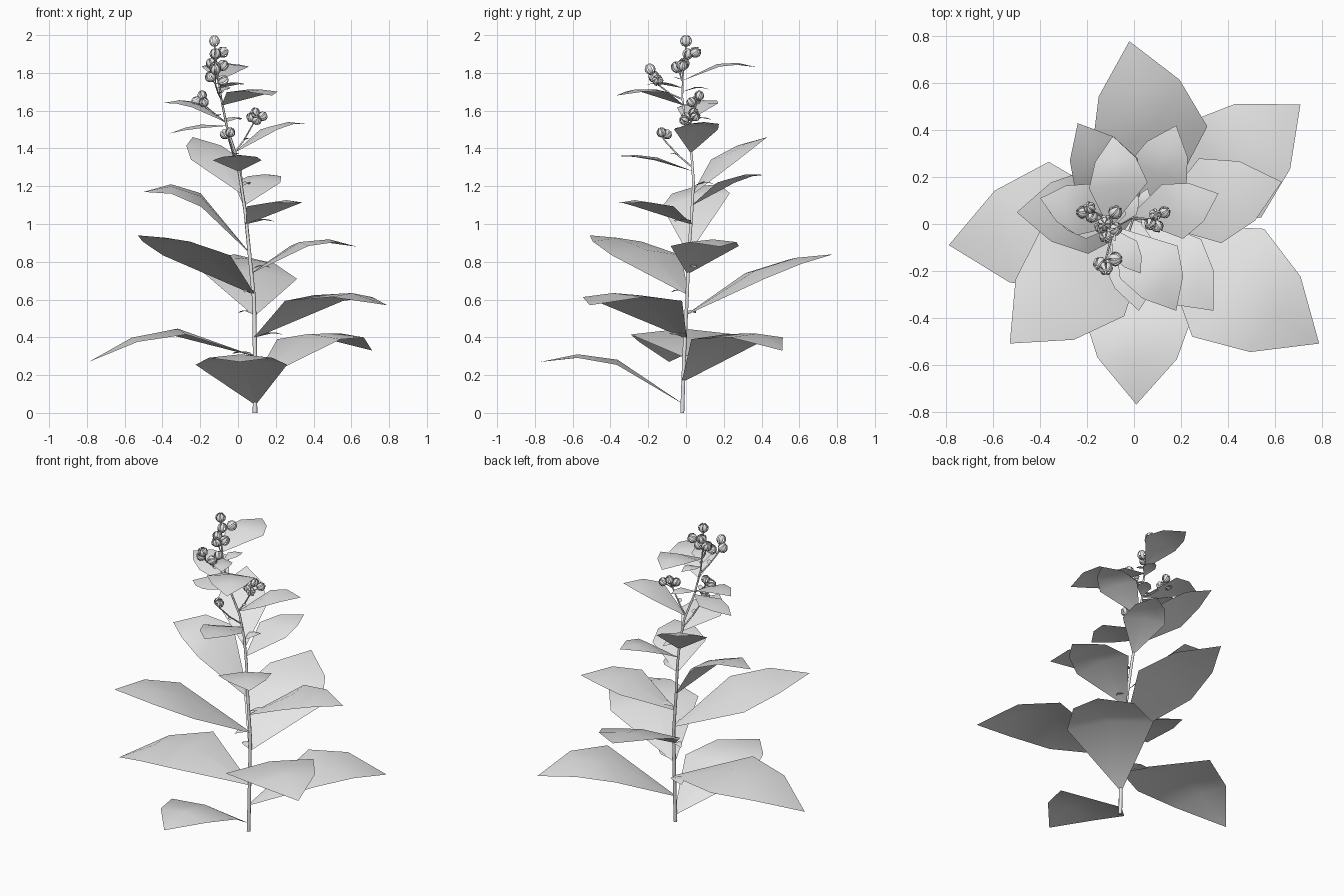
import bpy, bmesh, math
from mathutils import Vector, Matrix

old = bpy.data.objects.get("Cube")
if old:
    bpy.data.objects.remove(old)

GREY = (0.8, 0.8, 0.8, 1.0)
plant_grey = bpy.data.materials.new("plant grey")
plant_grey.use_nodes = True
plant_grey.diffuse_color = GREY
plant_grey.node_tree.nodes["Principled BSDF"].inputs["Base Color"].default_value = GREY


def add_object(name, mesh):
    mesh.materials.clear()
    mesh.materials.append(plant_grey)
    mesh.polygons.foreach_set("use_smooth", [True] * len(mesh.polygons))
    obj = bpy.data.objects.new(name, mesh)
    bpy.context.collection.objects.link(obj)


def finish(name, bm):
    mesh = bpy.data.meshes.new(name)
    bm.to_mesh(mesh)
    bm.free()
    add_object(name, mesh)


def tube(name, points, r_start, r_end):
    """Tapered tube along a path."""
    curve = bpy.data.curves.new(name + " path", "CURVE")
    curve.dimensions = "3D"
    curve.bevel_depth = 1.0
    curve.bevel_resolution = 1
    curve.use_fill_caps = True
    spline = curve.splines.new("POLY")
    spline.points.add(len(points) - 1)
    for i, (sp, p) in enumerate(zip(spline.points, points)):
        sp.co = (*p, 1)
        sp.radius = r_start + (r_end - r_start) * i / (len(points) - 1)
    helper = bpy.data.objects.new(name + " path", curve)
    bpy.context.collection.objects.link(helper)
    mesh = bpy.data.meshes.new_from_object(
        helper.evaluated_get(bpy.context.evaluated_depsgraph_get()))
    bpy.data.objects.remove(helper)
    add_object(name, mesh)


# Main stem, leaning over as it rises
STEM = [Vector(p) for p in (
    (0.09, -0.02, 0), (0.09, -0.01, 0.3), (0.085, 0.005, 0.6), (0.06, 0.015, 0.85),
    (0.04, 0.03, 1.05), (0.015, 0.04, 1.22), (-0.01, 0.03, 1.36), (-0.06, 0.0, 1.52),
    (-0.09, -0.02, 1.67), (-0.11, -0.015, 1.82), (-0.125, 0.0, 1.95))]
tube("stem", STEM, 0.012, 0.004)


def stem_at(z):
    for a, b in zip(STEM, STEM[1:]):
        if z <= b.z:
            return a.lerp(b, (z - a.z) / (b.z - a.z))
    return STEM[-1]


# Leaf: pointed blade, arched lengthwise, turned about its tip by skew degrees
def leaf(name, base, tip, arch, skew=0, roll=0, width=0.32):
    base, tip = Vector(base), Vector(tip)
    flat = Vector((tip.x - base.x, tip.y - base.y, 0))
    axis = Matrix.Rotation(math.radians(skew), 3, "Z") @ flat
    side = Vector((0, 0, 1)).cross(axis)
    bm = bmesh.new()
    rows = []
    for t, half, lift in ((0, 0.012, 0), (0.46, width, 1), (0.74, width * 0.7, 0.75)):
        mid = tip - axis * (1 - t) if t else base.copy()
        mid.z = base.z + (tip.z - base.z) * t + arch * lift
        rows.append([])
        for s in (1, 0, -1):
            drop = Vector((0, 0, flat.length * half * (0.11 * abs(s) + roll * s)))
            rows[-1].append(bm.verts.new(mid + side * half * s - drop))
    end = bm.verts.new(tip)
    for a, b in zip(rows, rows[1:]):
        for i in (0, 1):
            bm.faces.new((a[i], a[i + 1], b[i + 1], b[i]))
    for i in (0, 1):
        bm.faces.new((rows[-1][i], rows[-1][i + 1], end))
    bm.normal_update()
    if sum(f.normal.z for f in bm.faces) < 0:
        bmesh.ops.reverse_faces(bm, faces=bm.faces)
    finish(name, bm)


# Large leaves: base height, tip, arch, skew, roll
LEAVES = (
    (0.05, 0.01, -0.77, 0.27, 0.13, 5, 0), (0.17, 0.71, 0.51, 0.33, 0.175, 0, 0),
    (0.3, -0.79, -0.09, 0.27, 0.16, 4, 0), (0.4, 0.79, -0.51, 0.57, 0.145, 2, 0),
    (0.52, -0.02, 0.78, 0.84, 0.085, 4, -0.06), (0.63, -0.53, -0.51, 0.94, 0.09, 4, 0),
    (0.74, 0.63, 0.18, 0.88, 0.1, -2, 0), (0.85, -0.5, 0.05, 1.17, 0.15, 4, 0.2),
    (1.0, 0.34, -0.37, 1.11, 0.06, 4, 0), (1.1, 0.18, 0.42, 1.26, 0.06, 0, 0),
    (1.16, -0.24, 0.43, 1.46, 0.06, -5, 0), (1.28, 0.02, -0.37, 1.36, 0.035, 4, 0),
    (1.38, 0.36, 0.13, 1.53, 0.065, 6, 0), (1.52, -0.36, 0.05, 1.48, 0.025, 4, 0.1),
    (1.54, -0.4, 0.11, 1.64, 0.055, 4, 0.1), (1.63, 0.18, -0.37, 1.68, 0.06, -7, 0),
    (1.76, -0.09, 0.375, 1.83, 0.055, 8, 0))
for i, (z, x, y, tip_z, arch, skew, roll) in enumerate(LEAVES):
    leaf(f"leaf_{i + 1}", stem_at(z), (x, y, tip_z), arch, skew, roll)

# Small leaves in the axils: height, heading in degrees, length
for i, (z, heading, length) in enumerate((
        (0.3, 140, 0.16), (0.4, -25, 0.17), (0.52, 150, 0.1), (0.63, -120, 0.1),
        (0.76, 20, 0.11), (1.0, -30, 0.17), (1.2, 70, 0.12), (1.54, 60, 0.16),
        (1.72, -57, 0.23), (1.7, 75, 0.15))):
    a = math.radians(heading)
    p = stem_at(z)
    leaf(f"small_leaf_{i + 1}", p,
         p + Vector((math.cos(a), math.sin(a), 0.08)) * length, 0.02, width=0.27)


# Bud: curved petals closing into a globe
def bud(name, centre, axis, radius, petals=6, steps=6):
    bm = bmesh.new()
    turn = axis.to_track_quat("Z", "Y").to_matrix()
    for k in range(petals):
        rows = []
        for j in range(steps + 1):
            polar = math.pi * (0.04 + 0.9 * j / steps)
            row = []
            for s in (-1, 0, 1):
                az = 2 * math.pi * k / petals + s * 0.4
                r = radius * (1 if s == 0 else 0.93)
                row.append(bm.verts.new(centre + turn @ Vector((
                    r * math.sin(polar) * math.cos(az),
                    r * math.sin(polar) * math.sin(az),
                    -r * math.cos(polar)))))
            rows.append(row)
        for a, b in zip(rows, rows[1:]):
            for i in (0, 1):
                bm.faces.new((a[i], a[i + 1], b[i + 1], b[i]))
    finish(name, bm)


# Flower sprays: height on the stem, end of the stalk, bud centres
SPRAYS = (
    (1.3, (-0.05, -0.12, 1.45), ((-0.04, -0.13, 1.485), (-0.07, -0.1, 1.475))),
    (1.38, (0.08, 0.02, 1.53), ((0.09, 0.04, 1.59), (0.13, 0.05, 1.57),
                                (0.1, -0.01, 1.55), (0.07, 0.0, 1.565))),
    (1.54, (-0.17, 0.05, 1.62), ((-0.19, 0.07, 1.68), (-0.22, 0.05, 1.65),
                                 (-0.18, 0.03, 1.645))),
    (1.66, (-0.12, -0.15, 1.74), ((-0.12, -0.19, 1.82), (-0.145, -0.17, 1.78),
                                  (-0.08, -0.15, 1.76))),
    (1.76, (-0.115, -0.03, 1.79), ((-0.12, -0.05, 1.83), (-0.08, -0.02, 1.84),
                                   (-0.14, -0.01, 1.85))),
    (1.83, (-0.12, 0.0, 1.87), ((-0.08, 0.05, 1.91), (-0.12, 0.01, 1.9),
                                (-0.125, 0.0, 1.969))))
for i, (z, end, buds) in enumerate(SPRAYS):
    start, end = stem_at(z), Vector(end)
    bend = start.lerp(end, 0.5) - Vector((0, 0, 0.01))
    tube(f"stalk_{i + 1}", (start, bend, end), 0.005, 0.004)
    leaf(f"bract_{i + 1}", bend, bend + Vector((0.03, -0.05, 0.01)), 0.005, width=0.25)
    for j, c in enumerate(buds):
        c = Vector(c)
        axis = (c - end).normalized()
        tube(f"bud_stalk_{i + 1}_{j + 1}", (end, c - axis * 0.025), 0.003, 0.003)
        bud(f"bud_{i + 1}_{j + 1}", c, axis, 0.031 if i > 2 else 0.027)
